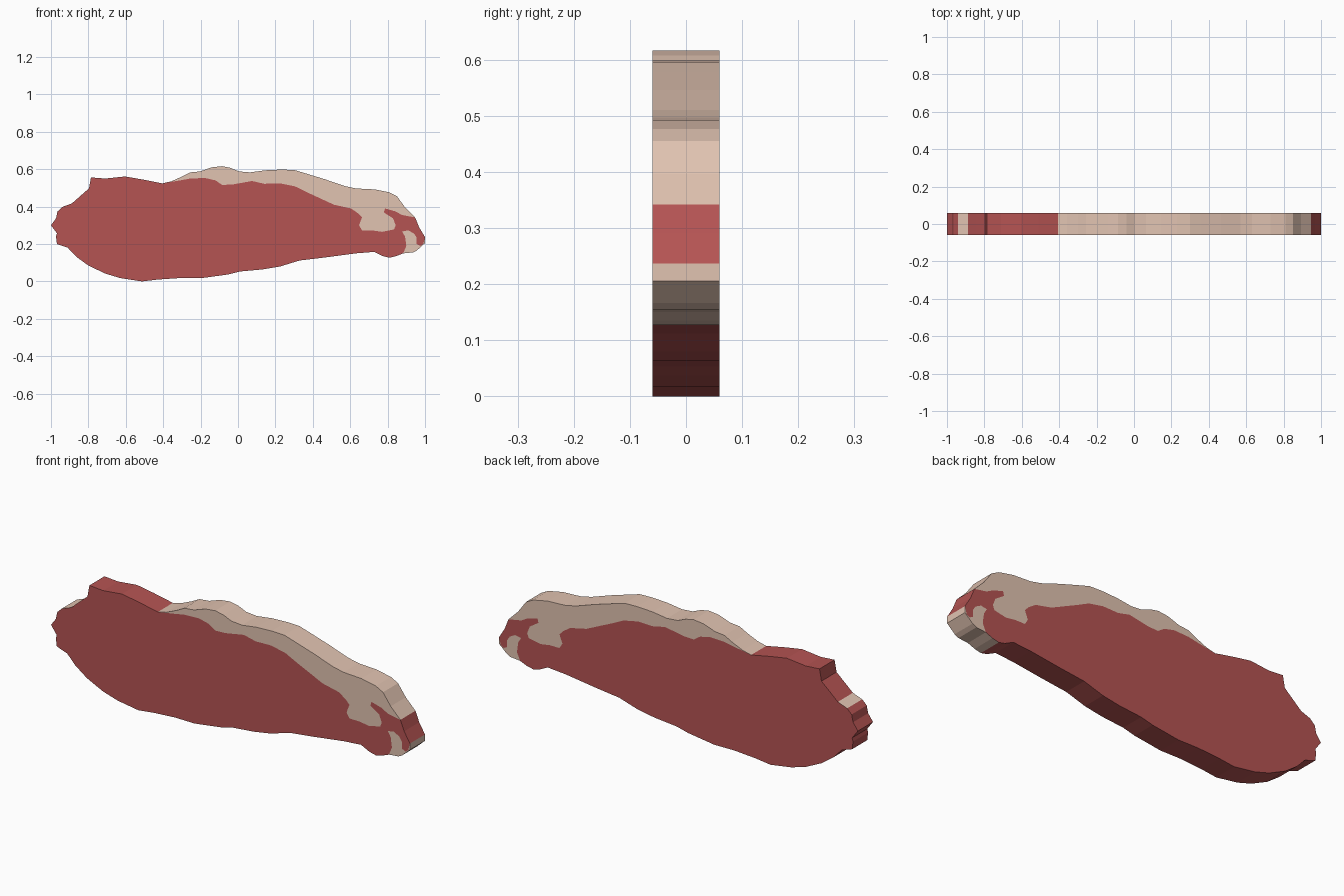
import bpy, bmesh

HALF = 0.06  # half thickness of the slice

# Outline arcs (x, z), clockwise; each one starts where the previous ends
cap_arc = [(-.405, .524), (-.358, .535), (-.30, .56), (-.256, .583), (-.203, .588),
           (-.14, .61), (-.085, .616), (-.04, .607), (.005, .588), (.064, .583),
           (.145, .594), (.23, .598), (.30, .596), (.36, .578), (.465, .546),
           (.57, .51), (.63, .497), (.73, .492), (.81, .476), (.85, .455),
           (.893, .396), (.947, .342)]
tip_arc = [(.947, .342), (.968, .29), (1, .237)]
tail_arc = [(1, .237), (1, .205), (.957, .166), (.936, .155), (.883, .15)]
lean_arc = [(.883, .15), (.845, .135), (.81, .127), (.775, .135), (.728, .158),
            (.63, .15), (.465, .128), (.33, .112), (.225, .08), (.13, .064),
            (.01, .053), (-.054, .037), (-.2, .017), (-.31, .018), (-.43, .01),
            (-.513, 0), (-.63, .018), (-.71, .042), (-.80, .085), (-.866, .133),
            (-.91, .18), (-.968, .2), (-.973, .24), (-.968, .257), (-1, .3),
            (-.973, .337), (-.965, .374), (-.94, .398), (-.888, .417), (-.845, .455),
            (-.797, .497), (-.786, .556), (-.71, .55), (-.605, .561), (-.51, .545),
            (-.405, .524)]
# Inner borders between fat and lean, from one outline point to another
cap_border = [(-.31, .54), (-.256, .55), (-.176, .553), (-.12, .54), (-.085, .516),
              (-.03, .518), (.075, .537), (.14, .522), (.225, .524), (.305, .508),
              (.37, .476), (.44, .444), (.513, .41), (.604, .39), (.642, .364),
              (.663, .342), (.647, .30), (.663, .273), (.717, .273), (.77, .265),
              (.834, .278), (.843, .30), (.829, .337), (.78, .369), (.786, .39),
              (.84, .375), (.877, .355)]
tail_border = [(.99, .2), (.975, .19), (.955, .2), (.955, .235), (.94, .257),
               (.91, .273), (.877, .267), (.893, .24), (.9, .19)]


def material(name, rgb):
    m = bpy.data.materials.new(name)
    m.diffuse_color = (*rgb, 1)
    return m


LEAN, FAT = 0, 1
bm = bmesh.new()
cache = {}


def vert(p, y):
    if (p, y) not in cache:
        cache[p, y] = bm.verts.new((p[0], y, p[1]))
    return cache[p, y]


def face(verts, mat):
    f = bm.faces.new(verts)
    f.material_index = mat
    return f


# Front and back faces: fat cap, fat tail and the lean between them
regions = [(cap_arc + cap_border[::-1], FAT),
           (tail_arc + tail_border[::-1], FAT),
           (cap_border + tip_arc + tail_border + lean_arc, LEAN)]
flats = []
for loop, mat in regions:
    for y in (-HALF, HALF):
        flats.append(face([vert(p, y) for p in loop], mat))

# Rim around the slice, coloured like the region it borders
outline = cap_arc[:-1] + tip_arc[:-1] + tail_arc[:-1] + lean_arc[:-1]
fat_points = set(cap_arc[:-1] + tail_arc[:-1])
for a, b in zip(outline, outline[1:] + outline[:1]):
    mx, mz = (a[0] + b[0]) / 2, (a[1] + b[1]) / 2
    under_tail = mx > .8 and mz < .16
    left_patch = -.95 < mx < -.88 and mz > .39
    mat = FAT if a in fat_points or under_tail or left_patch else LEAN
    face([vert(a, -HALF), vert(b, -HALF), vert(b, HALF), vert(a, HALF)], mat)

bmesh.ops.recalc_face_normals(bm, faces=bm.faces[:])
bmesh.ops.triangulate(bm, faces=flats)

mesh = bpy.data.meshes.new("steak_slice")
bm.to_mesh(mesh)
bm.free()
mesh.materials.append(material("lean red", (.462, .088, .086)))
mesh.materials.append(material("fat cream", (.753, .546, .440)))
steak = bpy.data.objects.new("steak_slice", mesh)
bpy.context.collection.objects.link(steak)
